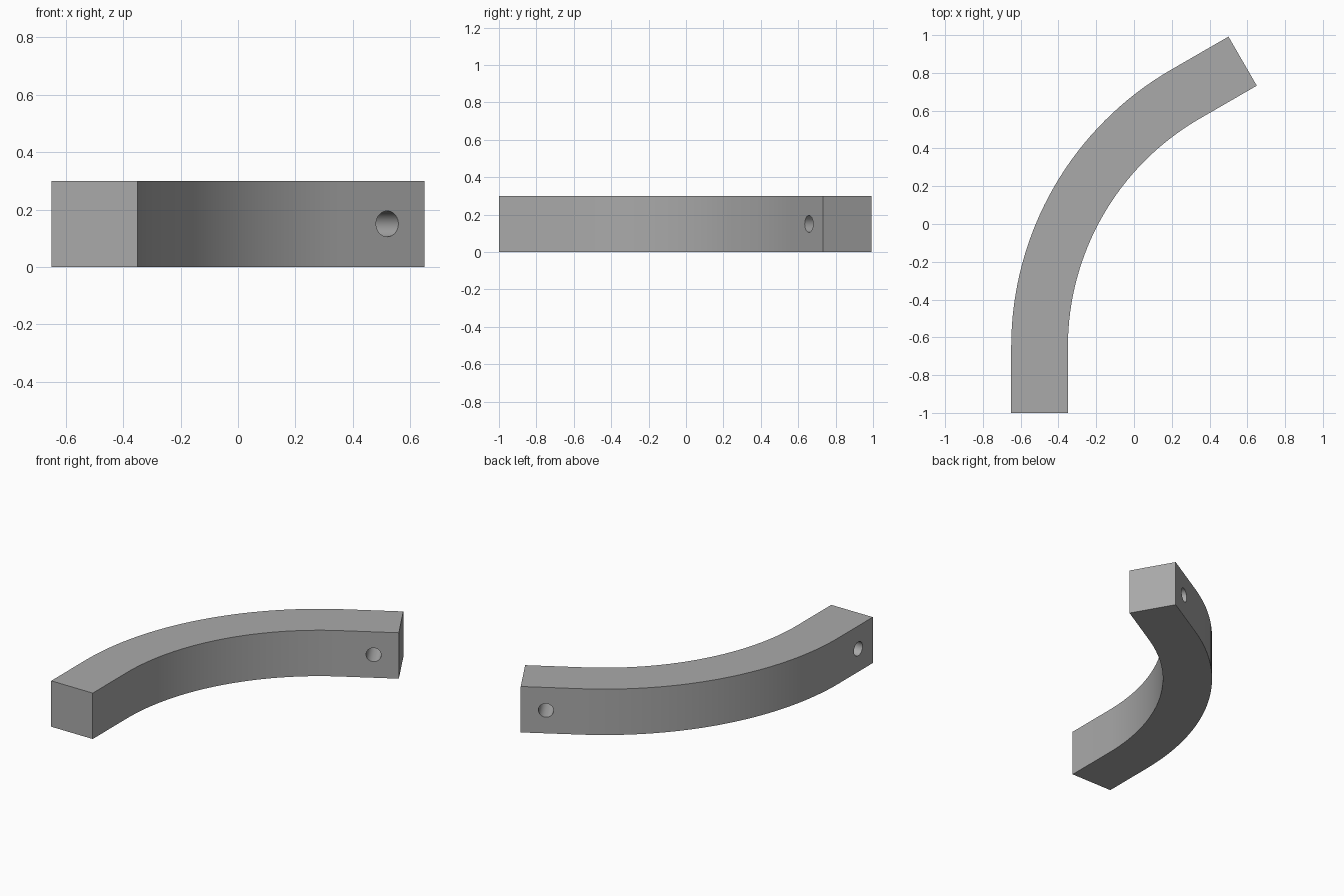
import bpy
import bmesh
from math import sin, cos, pi, radians
from mathutils import Vector

cube = bpy.data.objects.get("Cube")
if cube:
    bpy.data.objects.remove(cube, do_unlink=True)

SIZE = 0.3                      # square bar section
BEND = radians(60)
STRAIGHT = 0.35                 # straight length at each end
RADIUS = 1.694                  # outer bend radius
STEPS = 32
HOLE_R, HOLE_INSET = 0.045, 0.15

grey = bpy.data.materials.new("grey")
grey.use_nodes = True
grey.diffuse_color = (0.4, 0.4, 0.4, 1)
grey.node_tree.nodes["Principled BSDF"].inputs["Base Color"].default_value = grey.diffuse_color

centre = Vector((-0.65 + RADIUS, -1 + STRAIGHT, 0))
end_dir = Vector((sin(BEND), cos(BEND), 0))


def edge(radius):
    """One long side of the bar: straight, arc, straight."""
    arc = [centre + radius * Vector((-cos(a), sin(a), 0))
           for a in (BEND * i / STEPS for i in range(STEPS + 1))]
    return [arc[0] - Vector((0, STRAIGHT, 0))] + arc + [arc[-1] + end_dir * STRAIGHT]


# Curved bar: a strip between the two sides, extruded upward
outer, inner = edge(RADIUS), edge(RADIUS - SIZE)
bm = bmesh.new()
rows = [(bm.verts.new(p), bm.verts.new(q)) for p, q in zip(outer, inner)]
for (a, b), (c, d) in zip(rows, rows[1:]):
    bm.faces.new((a, b, d, c))
top = bmesh.ops.extrude_face_region(bm, geom=bm.faces[:])
bmesh.ops.translate(bm, vec=(0, 0, SIZE),
                    verts=[v for v in top["geom"] if isinstance(v, bmesh.types.BMVert)])
bmesh.ops.recalc_face_normals(bm, faces=bm.faces[:])
mesh = bpy.data.meshes.new("curved_bar")
bm.to_mesh(mesh)
bm.free()
mesh.materials.append(grey)
bar = bpy.data.objects.new("curved_bar", mesh)
bpy.context.collection.objects.link(bar)
bpy.context.view_layer.objects.active = bar


def drill(name, surface_point, direction, depth):
    """Cut a round hole from an outer surface point inward."""
    over = 0.05
    mid = surface_point + direction * (depth - over) / 2
    mid.z = SIZE / 2
    bpy.ops.mesh.primitive_cylinder_add(
        vertices=32, radius=HOLE_R, depth=depth + over, location=mid,
        rotation=direction.to_track_quat('Z', 'Y').to_euler())
    cutter = bpy.context.object
    cutter.name = name
    cutter.hide_render = True
    cutter.data.materials.append(grey)
    bpy.context.view_layer.objects.active = bar
    mod = bar.modifiers.new(name, 'BOOLEAN')
    mod.operation, mod.solver, mod.object = 'DIFFERENCE', 'EXACT', cutter
    bpy.ops.object.modifier_apply(modifier=name)
    bpy.data.objects.remove(cutter, do_unlink=True)


# Blind hole at the front end, through hole at the back end
drill("blind_hole", outer[0] + Vector((0, HOLE_INSET, 0)), Vector((1, 0, 0)), 0.2)
drill("through_hole", outer[-1] - end_dir * HOLE_INSET,
      Vector((cos(BEND), -sin(BEND), 0)), SIZE + 0.05)

bpy.ops.object.select_all(action='DESELECT')
bar.select_set(True)
bpy.context.view_layer.objects.active = bar
bpy.ops.object.shade_smooth_by_angle(angle=radians(30))
